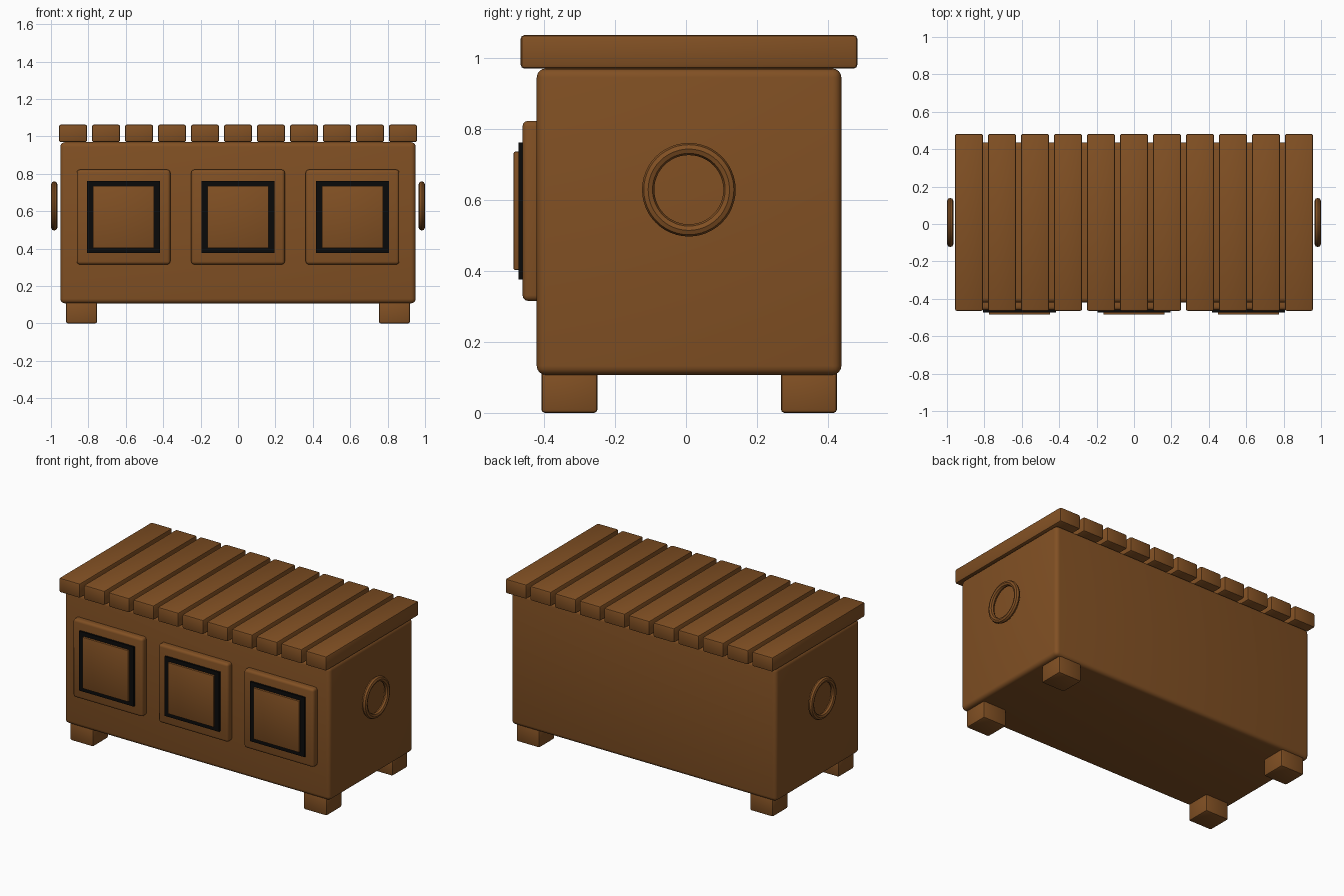
import bpy
from math import pi, radians

cube = bpy.data.objects.get("Cube")
if cube:
    bpy.data.objects.remove(cube, do_unlink=True)


def make_material(name, rgb):
    mat = bpy.data.materials.new(name)
    mat.use_nodes = True
    mat.diffuse_color = (*rgb, 1)
    mat.node_tree.nodes["Principled BSDF"].inputs["Base Color"].default_value = (*rgb, 1)
    return mat


wood = make_material("brown wood", (0.22, 0.08, 0.017))
black = make_material("black trim", (0.003, 0.003, 0.003))


def box(name, x, y, z, mat=wood, bevel=0.01, segments=2):
    """Rounded box from (min, max) extents on each axis."""
    spans = (x, y, z)
    bpy.ops.mesh.primitive_cube_add(size=1, location=[(a + b) / 2 for a, b in spans])
    ob = bpy.context.object
    ob.name = name
    ob.scale = [b - a for a, b in spans]
    bpy.ops.object.transform_apply(location=False, rotation=False, scale=True)
    ob.data.materials.append(mat)
    if bevel:
        mod = ob.modifiers.new("Rounded edges", 'BEVEL')
        mod.width = bevel
        mod.segments = segments
        bpy.ops.object.modifier_apply(modifier=mod.name)
        bpy.ops.object.shade_smooth_by_angle(angle=radians(35))
    return ob


def around(centre, half):
    return (centre - half, centre + half)


# Chest body
box("chest_body", (-0.95, 0.95), (-0.42, 0.437), (0.107, 0.969), bevel=0.025, segments=4)

# Lid slats
slat_count, pitch = 11, 0.1764
for i in range(slat_count):
    cx = (i - (slat_count - 1) / 2) * pitch
    box(f"lid_slat_{i + 1}", around(cx, 0.075), (-0.465, 0.482), (0.969, 1.063))

# Front drawer panels, each with a black border and a raised centre
for side, cx in (("right", -0.612), ("middle", 0), ("left", 0.612)):
    box(f"{side}_panel", around(cx, 0.25), (-0.46, -0.40), (0.315, 0.822), bevel=0.016, segments=3)
    box(f"{side}_panel_border", around(cx, 0.195), (-0.472, -0.45), (0.376, 0.761), black, bevel=0)
    box(f"{side}_panel_centre", around(cx, 0.164), (-0.485, -0.465), (0.402, 0.735), bevel=0.004)

# Feet and ring handles on both ends
for side, s in (("left", 1), ("right", -1)):
    for end, cy in (("front", -0.328), ("back", 0.346)):
        box(f"{end}_{side}_foot", around(s * 0.836, 0.083), around(cy, 0.079), (0, 0.12))
    bpy.ops.mesh.primitive_torus_add(
        major_radius=0.1145, minor_radius=0.0172, major_segments=48, minor_segments=8,
        location=(s * 0.9825, 0.008, 0.628), rotation=(0, pi / 2, 0))
    ring = bpy.context.object
    ring.name = f"{side}_ring_handle"
    ring.data.materials.append(wood)
    bpy.ops.object.shade_smooth_by_angle(angle=radians(30))
